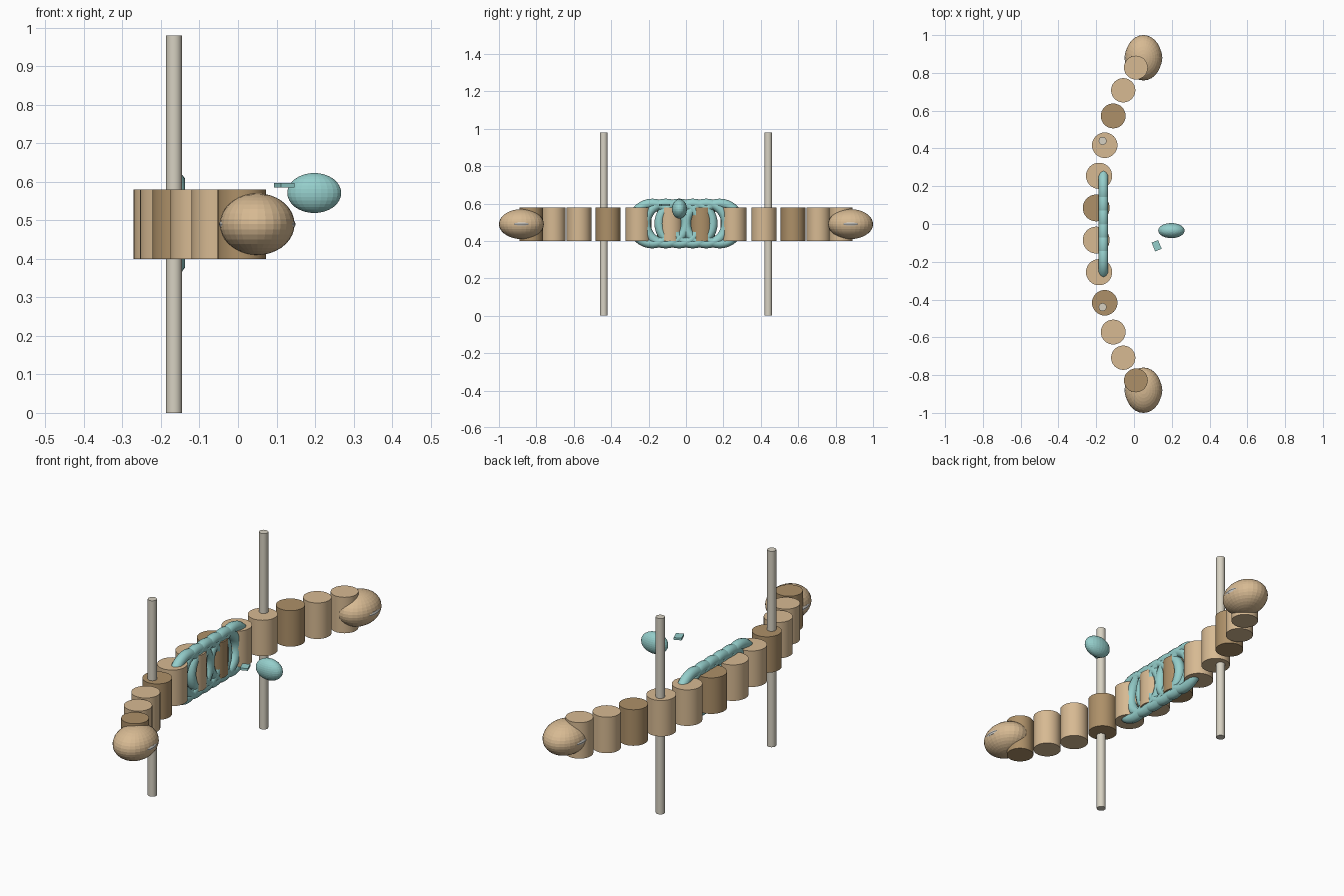
import bpy, math

if "Cube" in bpy.data.objects:
    bpy.data.objects.remove(bpy.data.objects["Cube"])

def material(name, rgb):
    m = bpy.data.materials.new(name)
    m.diffuse_color = (*rgb, 1)
    m.use_nodes = True
    m.node_tree.nodes["Principled BSDF"].inputs["Base Color"].default_value = m.diffuse_color
    return m

TAN = material("tan", (0.68, 0.49, 0.29))
BROWN = material("brown", (0.42, 0.28, 0.14))
TEAL = material("teal", (0.30, 0.62, 0.60))
PALE = material("pale", (0.68, 0.64, 0.54))
SILVER = material("silver", (0.70, 0.69, 0.66))

def finish(name, mat, smooth=False):
    ob = bpy.context.object
    ob.name = name
    ob.data.materials.append(mat)
    if smooth:
        bpy.ops.object.shade_smooth_by_angle(angle=math.radians(40))
    return ob

def cylinder(name, loc, r, h, mat, sides=32):
    bpy.ops.mesh.primitive_cylinder_add(vertices=sides, radius=r, depth=h, location=loc)
    return finish(name, mat, True)

def ellipsoid(name, loc, size, mat, segs=28, rings=18):
    bpy.ops.mesh.primitive_uv_sphere_add(segments=segs, ring_count=rings, radius=1, location=loc)
    bpy.context.object.scale = size
    return finish(name, mat)

def torus(name, loc, major, minor, mat, rot=(0, 0, 0), minor_segs=10):
    bpy.ops.mesh.primitive_torus_add(major_segments=36, minor_segments=minor_segs, location=loc,
                                     rotation=rot, major_radius=major, minor_radius=minor)
    return finish(name, mat, True)

# Curved row of barrel segments, every third one darker
half = [(-0.20, 0.085), (-0.185, 0.255), (-0.155, 0.417), (-0.11, 0.572),
        (-0.057, 0.708), (0.01, 0.828)]
row = [(x, -y) for x, y in reversed(half)] + half
for i, (x, y) in enumerate(row):
    r = 0.072 - 0.009 * abs(y) / 0.828
    cylinder(f"row_segment_{i + 1}", (x, y, 0.49), r, 0.18, BROWN if i % 3 == 0 else TAN)

for side, s in (("near", -1), ("far", 1)):
    # Rounded end knobs with a band showing on both flanks
    ellipsoid(f"{side}_end_knob", (0.05, s * 0.88, 0.49), (0.097, 0.12, 0.08), TAN)
    torus(f"{side}_knob_band", (0.05, s * 0.88, 0.49), 0.088, 0.012, SILVER, minor_segs=8)
    # Upright posts
    cylinder(f"{side}_post", (-0.166, s * 0.44, 0.49), 0.021, 0.98, PALE, 20)

# Overlapping rings wrapped around the middle of the row
for i in range(6):
    torus(f"wrap_ring_{i + 1}", (-0.162, (i - 2.5) * 0.072, 0.493), 0.107, 0.026, TEAL,
          (0, math.pi / 2, 0))

# Floating pod and its small plate
ellipsoid("pod", (0.198, -0.035, 0.571), (0.07, 0.04, 0.052), TEAL, 24, 16)
bpy.ops.mesh.primitive_cube_add(size=1, location=(0.12, -0.115, 0.591),
                                rotation=(0, 0, math.radians(22)))
bpy.context.object.scale = (0.037, 0.05, 0.011)
finish("small_plate", TEAL)
